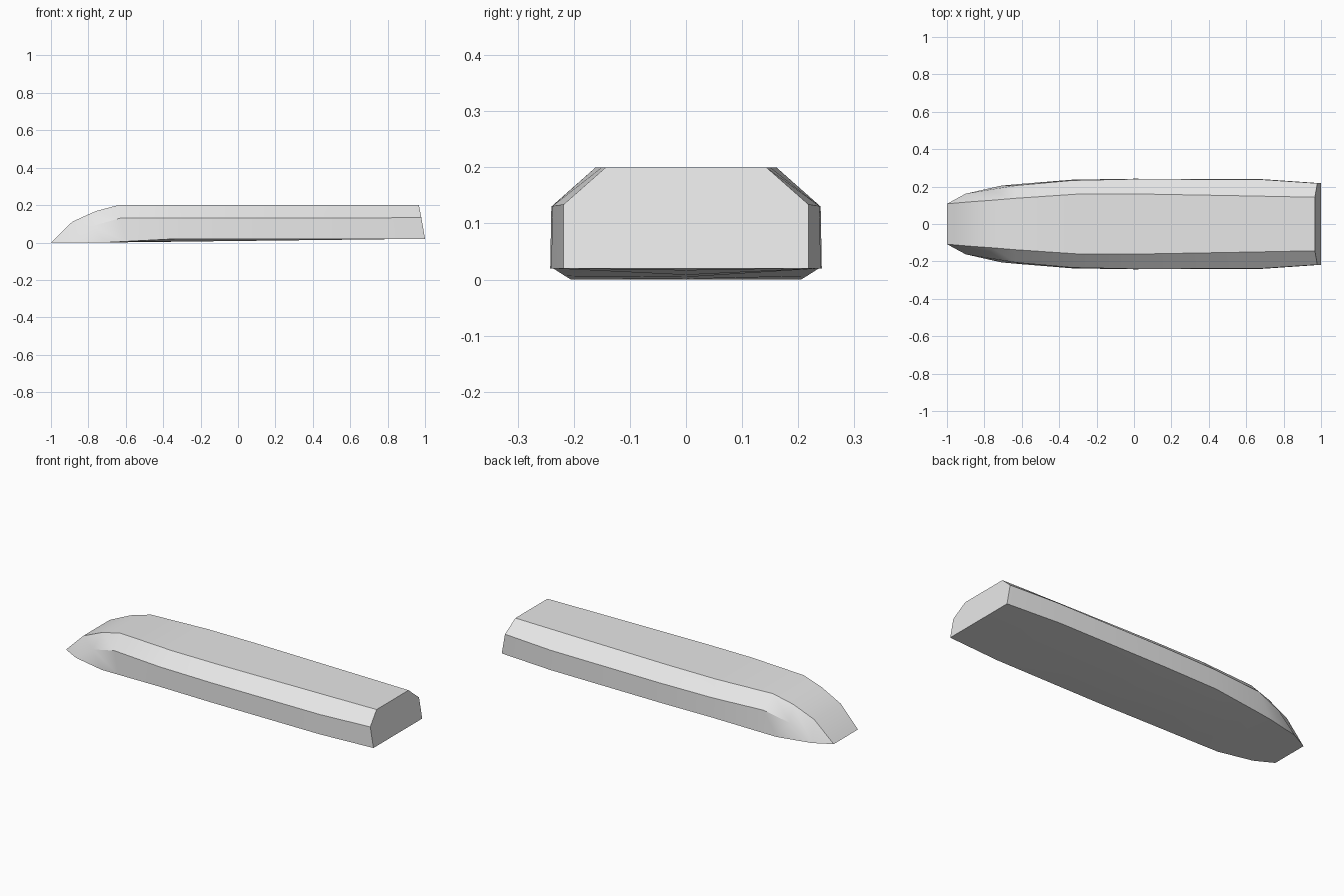
import bpy
import bmesh
from math import radians

default_cube = bpy.data.objects.get("Cube")
if default_cube:
    bpy.data.objects.remove(default_cube, do_unlink=True)


def flat_material(name, colour):
    material = bpy.data.materials.new(name)
    material.use_nodes = True
    material.diffuse_color = colour
    shader = next(n for n in material.node_tree.nodes if n.type == "BSDF_PRINCIPLED")
    shader.inputs["Base Color"].default_value = colour
    return material


# Hull edge lines from bow to stern as (x, half width, z)
chine_line = [(-1, .108, 0), (-.9, .162, 0), (-.71, .205, 0), (-.6, .215, .006),
              (-.33, .237, .02), (0, .242, .02), (.68, .24, .02), (1, .218, .02)]
shoulder_line = [(-1, .108, 0), (-.9, .162, 0), (-.78, .182, .088), (-.63, .206, .13),
                 (-.33, .233, .13), (0, .24, .13), (.68, .238, .131), (.98, .218, .134)]
deck_line = [(-1, .108, 0), (-.885, .118, .112), (-.76, .127, .168), (-.64, .137, .2),
             (-.3, .16, .2), (0, .161, .2), (.62, .15, .2), (.967, .143, .2)]


def keel_point(x):
    """Centre of the underside, rising gently from the bow to the stern."""
    bow = chine_line[2][0]
    return (x, 0, max(0, .02 * (x - bow) / (1 - bow)))


def port(point):
    return (point[0], -point[1], point[2])


def build_hull():
    bm = bmesh.new()
    rings = []
    for chine, shoulder, deck in zip(chine_line, shoulder_line, deck_line):
        side = [chine, shoulder, deck]
        outline = [keel_point(chine[0])] + side + [port(p) for p in reversed(side)]
        rings.append([bm.verts.new(p) for p in outline])

    # Skin between neighbouring sections
    for first, second in zip(rings, rings[1:]):
        for i in range(len(first)):
            j = (i + 1) % len(first)
            bm.faces.new((first[i], first[j], second[j], second[i]))

    # Flat stern, and the pointed bow closed by welding its edge lines
    bm.faces.new(rings[-1])
    bmesh.ops.remove_doubles(bm, verts=bm.verts, dist=.0005)
    bmesh.ops.dissolve_degenerate(bm, edges=bm.edges, dist=.0005)
    holes = [e for e in bm.edges if e.is_boundary]
    if holes:
        bmesh.ops.holes_fill(bm, edges=holes, sides=0)
    bmesh.ops.recalc_face_normals(bm, faces=bm.faces)

    mesh = bpy.data.meshes.new("hull")
    bm.to_mesh(mesh)
    bm.free()
    hull = bpy.data.objects.new("hull", mesh)
    bpy.context.collection.objects.link(hull)
    return hull


hull = build_hull()
hull.data.materials.append(flat_material("light grey", (.8, .8, .8, 1)))

# Soft bow curve with crisp edge lines
bpy.ops.object.select_all(action="DESELECT")
hull.select_set(True)
bpy.context.view_layer.objects.active = hull
bpy.ops.object.shade_smooth_by_angle(angle=radians(30))
